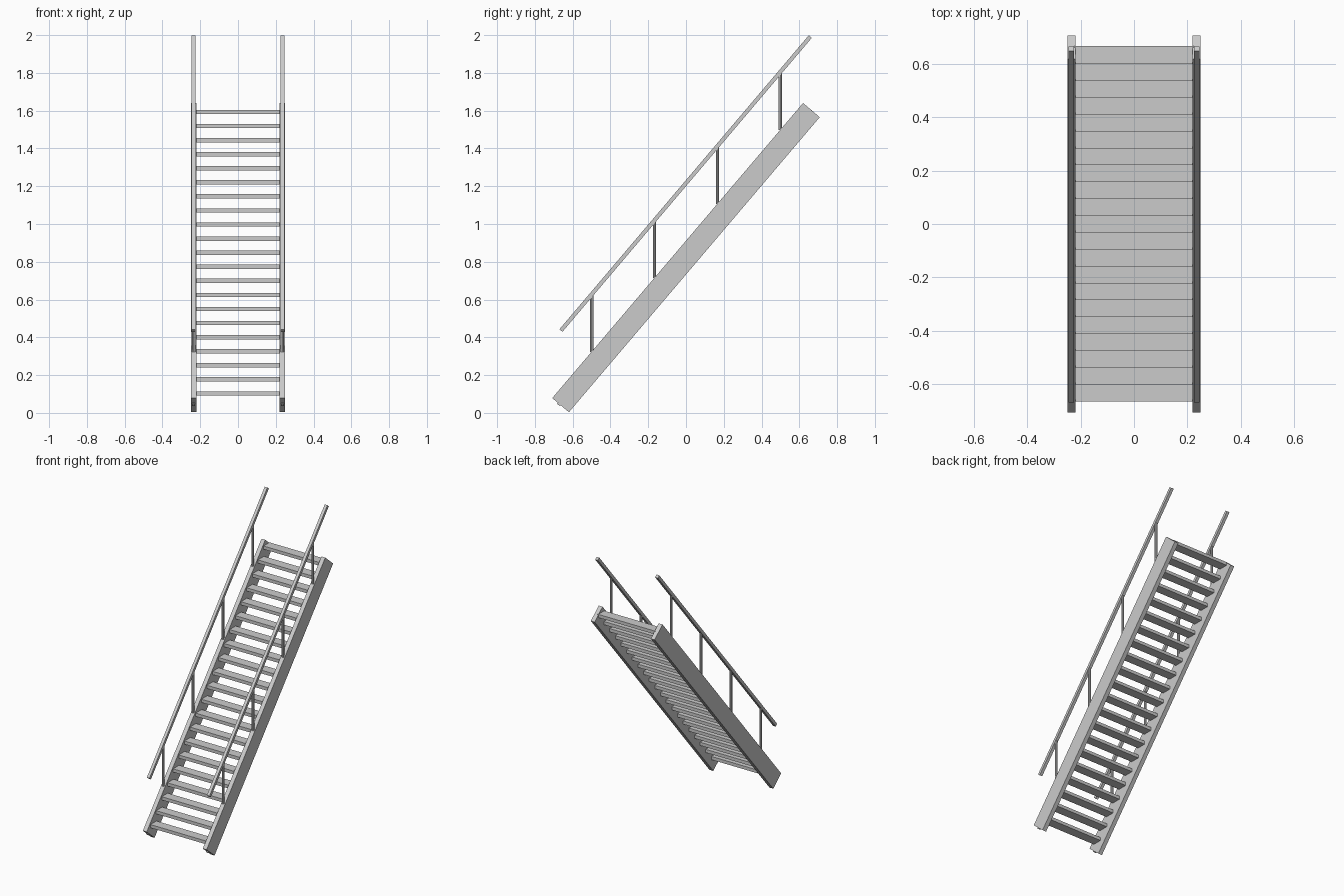
import bpy
from math import atan2, hypot
from mathutils import Vector

if "Cube" in bpy.data.objects:
    bpy.data.objects.remove(bpy.data.objects["Cube"])

RISE = 1.176                      # slope of the flight
ANGLE = atan2(RISE, 1)


def box(name, loc, size, tilt=0.0):
    bpy.ops.mesh.primitive_cube_add(size=1, location=loc, rotation=(tilt, 0, 0))
    ob = bpy.context.object
    ob.name = name
    ob.scale = size
    return ob


def beam(name, x, start, end, width, depth):
    # square bar between two (y, z) points
    mid = ((start[0] + end[0]) / 2, (start[1] + end[1]) / 2)
    dy, dz = end[0] - start[0], end[1] - start[1]
    return box(name, (x, *mid), (width, hypot(dy, dz), depth), atan2(dz, dy))


# Treads
for i in range(21):
    y = -0.632 + i * 0.0633
    box(f"tread_{i + 1}", (0, y, 0.103 + i * 0.0745), (0.45, 0.067, 0.023))

for side, sx in (("left", -1), ("right", 1)):
    # Stringer
    beam(f"{side}_stringer", sx * 0.235, (-0.664, 0.041), (0.664, 1.603), 0.03, 0.116)

    # Small foot peg on the lower end
    box(f"{side}_foot_peg", (sx * 0.235, -0.667, 0.052), (0.016, 0.026, 0.02), ANGLE)

    # Handrail
    beam(f"{side}_handrail", sx * 0.235, (-0.662, 0.436), (0.658, 1.992), 0.021, 0.021)

    # Posts between stringer and handrail
    for i, y in enumerate((-0.5, -0.1667, 0.1667, 0.5)):
        bottom = 0.91 + y * RISE
        top = 1.218 + y * RISE
        bpy.ops.mesh.primitive_cylinder_add(
            vertices=8, radius=0.009, depth=top - bottom,
            location=(sx * 0.235, y, (top + bottom) / 2))
        bpy.context.object.name = f"{side}_post_{i + 1}"
